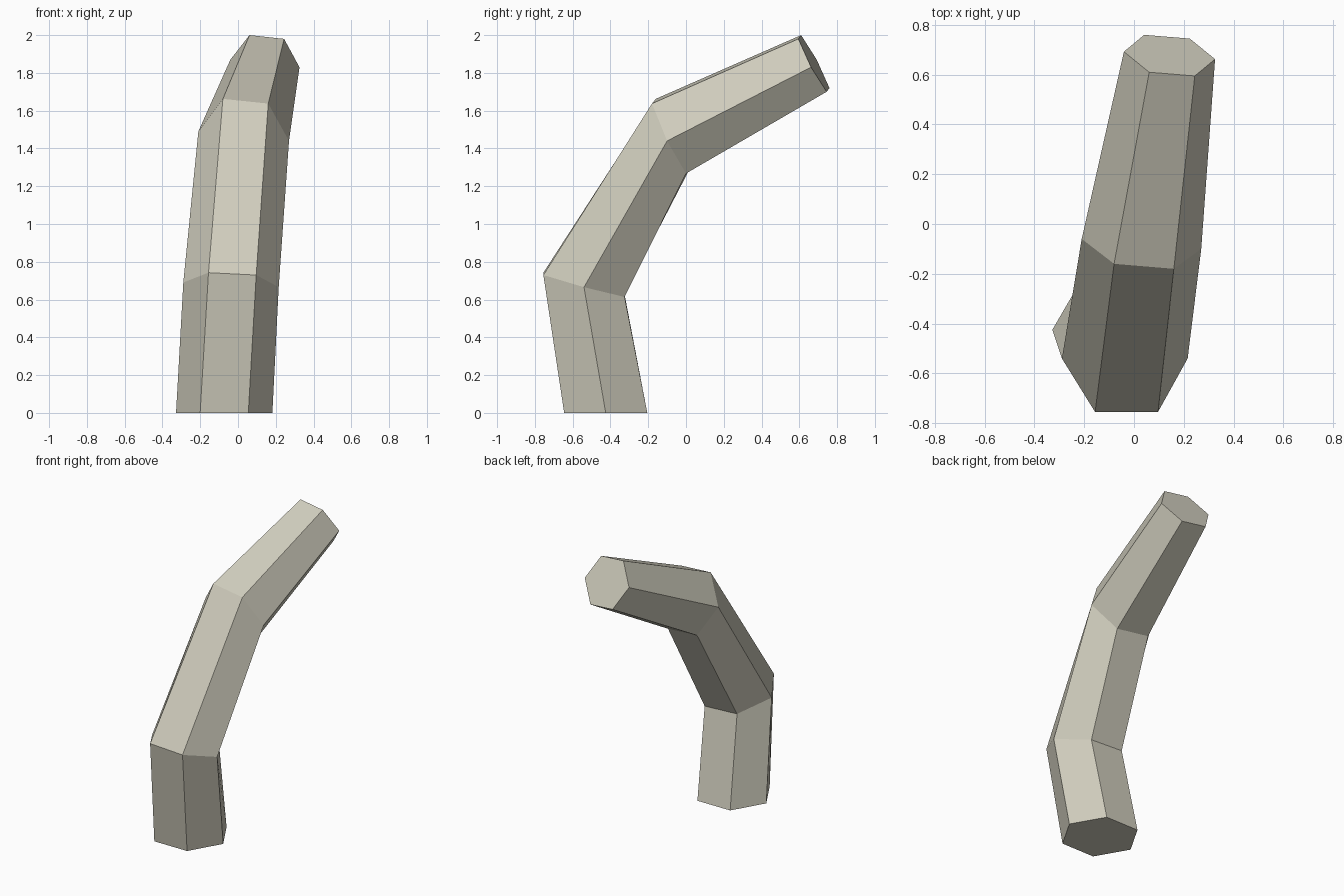
import bpy, bmesh
from mathutils import Vector as V

cube = bpy.data.objects.get("Cube")
if cube:
    bpy.data.objects.remove(cube, do_unlink=True)

mat = bpy.data.materials.new("pale stone")
mat.use_nodes = True
colour = (0.63, 0.61, 0.51, 1)
mat.diffuse_color = colour
mat.node_tree.nodes["Principled BSDF"].inputs["Base Color"].default_value = colour

# Hexagonal cross-sections: centre, side corner offset, front edge offset
sections = [
    ((-.073, -.425, 0), (.255, 0, 0), (0, -.22, 0)),
    ((-.037, -.54, .678), (.2525, 0, -.0125), (.007, -.215, .058)),
    ((.03, -.08, 1.465), (.24, -.02, -.025), (.01, -.09, .185)),
    ((.1425, .677, 1.85), (.183, -.015, -.02), (.01, -.075, .14)),
]


def hexagon(bm, centre, side, front):
    c, s, f = V(centre), V(side), V(front)
    corners = [s, s / 2 + f, f - s / 2]
    return [bm.verts.new(c + p) for p in corners + [-p for p in corners]]


# Bent tapering tube with closed ends
bm = bmesh.new()
rings = [hexagon(bm, *section) for section in sections]
for low, high in zip(rings, rings[1:]):
    for i in range(6):
        j = (i + 1) % 6
        bm.faces.new((low[i], low[j], high[j], high[i]))
bm.faces.new(rings[0])
bm.faces.new(rings[-1])
bmesh.ops.recalc_face_normals(bm, faces=bm.faces)

mesh = bpy.data.meshes.new("bent_tube")
bm.to_mesh(mesh)
bm.free()
mesh.materials.append(mat)
tube = bpy.data.objects.new("bent_tube", mesh)
bpy.context.collection.objects.link(tube)
